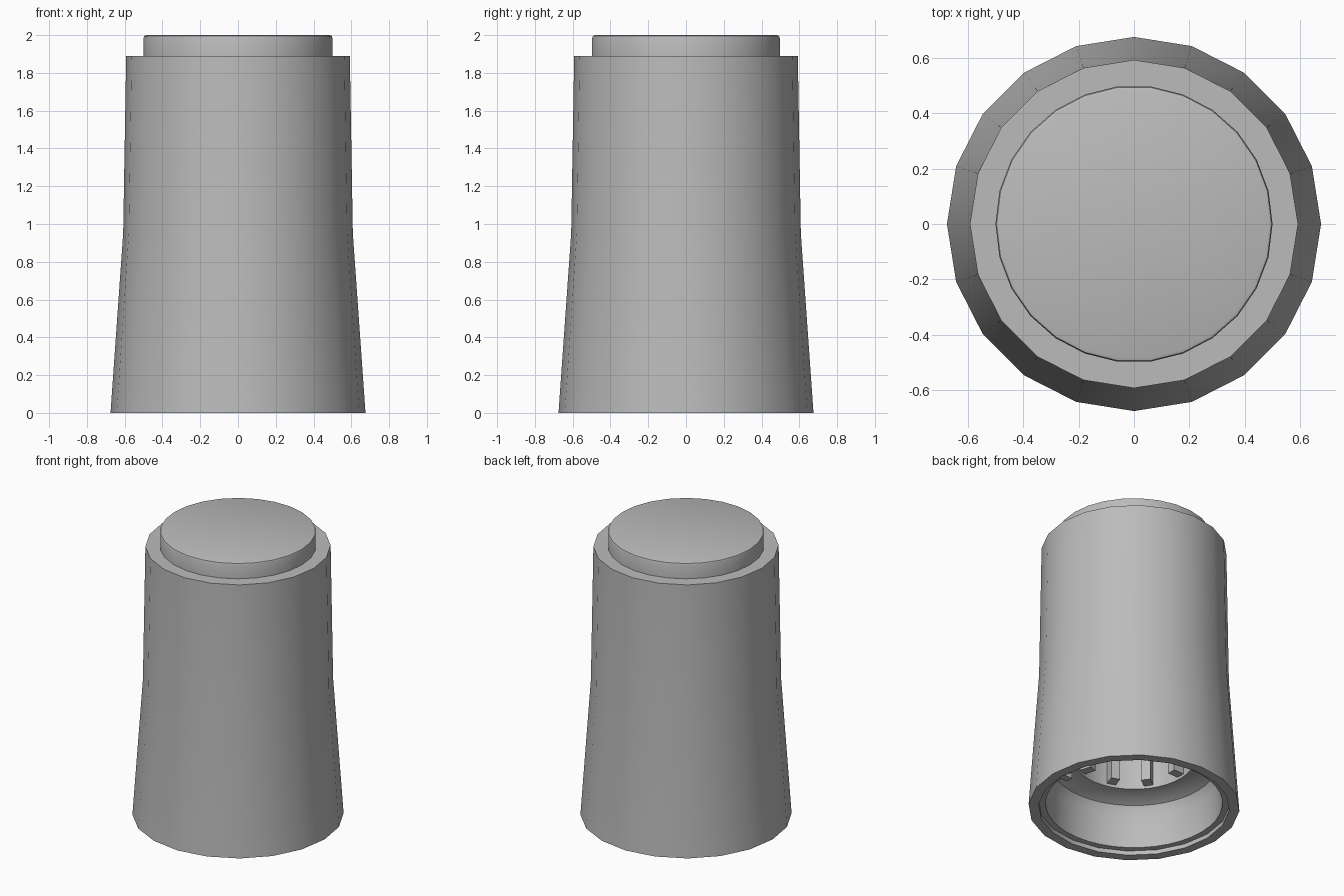
import bpy, math
from math import cos, sin, pi

old = bpy.data.objects.get("Cube")
if old:
    bpy.data.objects.remove(old, do_unlink=True)

grey = bpy.data.materials.new("mid grey")
grey.use_nodes = True
colour = (0.5, 0.5, 0.5, 1)
grey.diffuse_color = colour
grey.node_tree.nodes["Principled BSDF"].inputs["Base Color"].default_value = colour


def finish(name, verts, faces, smooth=True):
    mesh = bpy.data.meshes.new(name)
    mesh.from_pydata(verts, [], faces)
    mesh.materials.append(grey)
    obj = bpy.data.objects.new(name, mesh)
    bpy.context.collection.objects.link(obj)
    if smooth:
        bpy.ops.object.select_all(action='DESELECT')
        obj.select_set(True)
        bpy.context.view_layer.objects.active = obj
        bpy.ops.object.shade_smooth_by_angle(angle=math.radians(30))
    return obj


def lathe(name, profile, sides, cap_end=False):
    """Spin (radius, z) points about z; outward faces when the profile rises."""
    verts = [(r * cos(2 * pi * i / sides), r * sin(2 * pi * i / sides), z)
             for r, z in profile for i in range(sides)]
    faces = []
    for k in range(len(profile) - 1):
        for i in range(sides):
            j = (i + 1) % sides
            a, b = k * sides, (k + 1) * sides
            faces.append((a + i, a + j, b + j, b + i))
    if cap_end:
        start = (len(profile) - 1) * sides
        faces.append(tuple(range(start, start + sides)))
    return finish(name, verts, faces)


def box(name, centre, size, angle=0):
    """Box turned about the z axis of the model."""
    verts = []
    for sx in (-.5, .5):
        for sy in (-.5, .5):
            for sz in (-.5, .5):
                x, y = centre[0] + sx * size[0], centre[1] + sy * size[1]
                verts.append((x * cos(angle) - y * sin(angle),
                              x * sin(angle) + y * cos(angle),
                              centre[2] + sz * size[2]))
    faces = [(0, 1, 3, 2), (4, 6, 7, 5), (0, 4, 5, 1),
             (2, 3, 7, 6), (0, 2, 6, 4), (1, 5, 7, 3)]
    return finish(name, verts, faces, smooth=False)


# Flared outer shell with bottom rim and top shoulder
lathe("outer_shell", [(.61, .03), (.61, 0), (.675, 0), (.608, .95),
                      (.592, 1.89), (.45, 1.89)], 20)

# Raised disc on top with a slightly rounded edge
lathe("top_disc", [(.5, 1.88), (.5, 1.985), (.496, 1.996), (.485, 2)], 26, cap_end=True)

# Inner lining: step, wall, rounded shoulder and closed central bore
lathe("inner_lining", [(.39, 1.1), (.39, .36), (.47, .35), (.53, .32),
                       (.56, .26), (.565, .03), (.615, .03)], 40)
lathe("bore_end", [(.39, 1.1), (.001, 1.1)], 40)

# Grip ribs round the bore
for n in range(10):
    box(f"bore_rib_{n + 1}", (.355, 0, .74), (.09, .06, .72), 2 * pi * n / 10)

# Small locating key on the inner step
box("locating_key", (.575, 0, .03), (.075, .05, .05))
